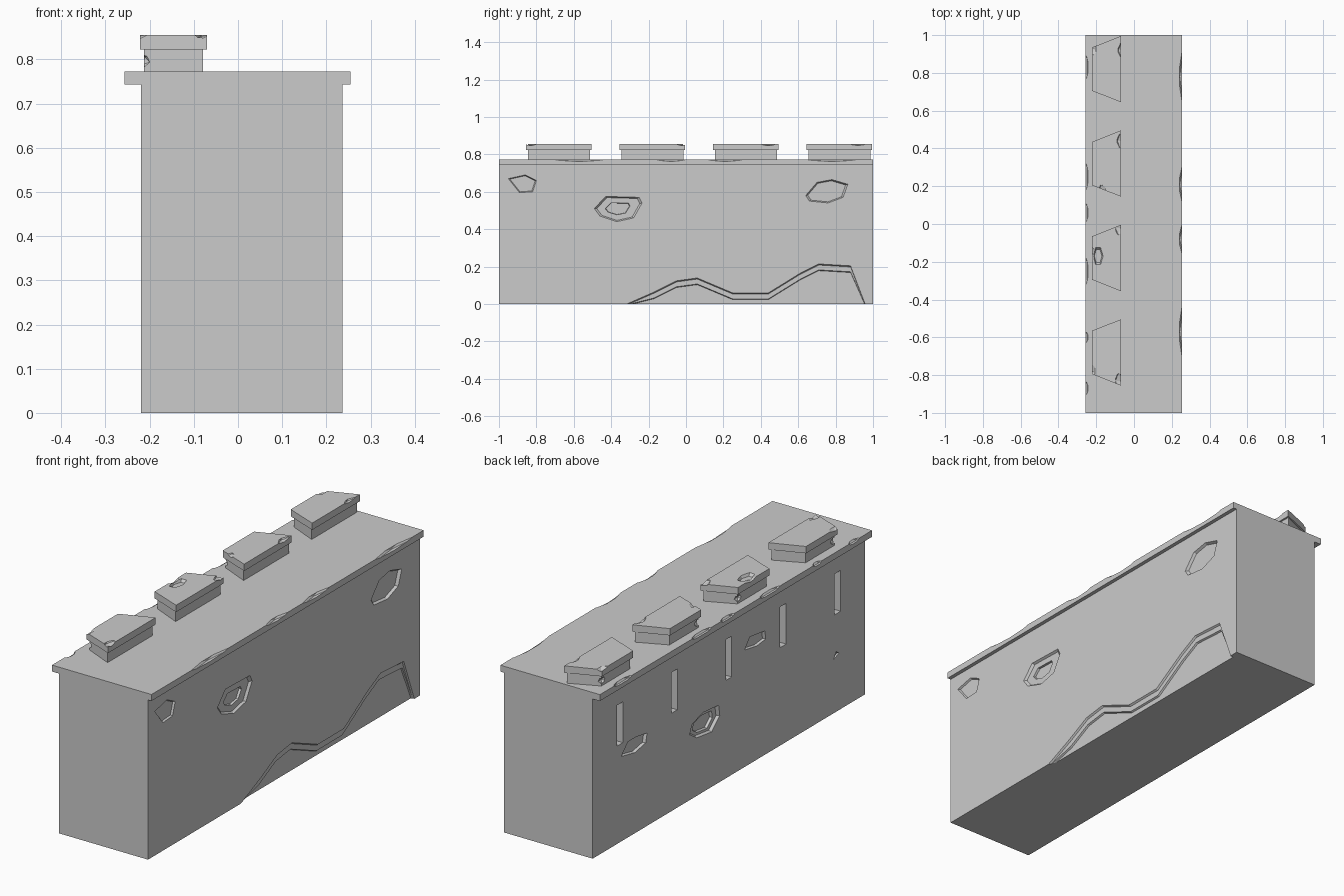
import bpy, bmesh
from math import cos, sin, pi
from mathutils import Vector

cube = bpy.data.objects.get("Cube")
if cube:
    bpy.data.objects.remove(cube, do_unlink=True)

stone = bpy.data.materials.new("grey_stone")
stone.use_nodes = True
stone.diffuse_color = (0.6, 0.6, 0.6, 1)
stone.node_tree.nodes["Principled BSDF"].inputs["Base Color"].default_value = (0.6, 0.6, 0.6, 1)


def make(name, bm):
    bmesh.ops.recalc_face_normals(bm, faces=bm.faces)
    mesh = bpy.data.meshes.new(name)
    bm.to_mesh(mesh)
    bm.free()
    mesh.materials.append(stone)
    ob = bpy.data.objects.new(name, mesh)
    bpy.context.collection.objects.link(ob)
    return ob


def loft(bm, lower, upper):
    """Closed solid between two matching rings of points."""
    a = [bm.verts.new(p) for p in lower]
    b = [bm.verts.new(p) for p in upper]
    n = len(a)
    bm.faces.new(a[::-1])
    bm.faces.new(b)
    for i in range(n):
        j = (i + 1) % n
        bm.faces.new((a[i], a[j], b[j], b[i]))


def box(name, x0, x1, z0, z1):
    bm = bmesh.new()
    ring = [(x0, -1), (x1, -1), (x1, 1), (x0, 1)]
    loft(bm, [(x, y, z0) for x, y in ring], [(x, y, z1) for x, y in ring])
    return make(name, bm)


def carve(target, bm):
    """Subtract the solid in bm from the target."""
    cutter = make("cutter", bm)
    mod = target.modifiers.new("carve", "BOOLEAN")
    mod.operation = "DIFFERENCE"
    mod.solver = "EXACT"
    mod.object = cutter
    bpy.context.view_layer.update()
    graph = bpy.context.evaluated_depsgraph_get()
    mesh = bpy.data.meshes.new_from_object(target.evaluated_get(graph))
    target.modifiers.clear()
    target.data = mesh
    bpy.data.objects.remove(cutter, do_unlink=True)


def flake(target, x, ring, depth, shrink=0.9):
    """Shallow bevelled recess in a side wall, outlined by (y, z) points."""
    s = 1 if x > 0 else -1
    c = sum((Vector(p) for p in ring), Vector((0, 0))) / len(ring)
    inner = [c + (Vector(p) - c) * shrink for p in ring]
    outer = [c + (Vector(p) - c) * (2 - shrink) for p in ring]
    bm = bmesh.new()
    loft(bm, [(x - s * depth, *p) for p in inner], [(x + s * depth, *p) for p in outer])
    carve(target, bm)


def chip(target, centre, size, turn=0.3):
    """Break a shard-shaped piece off an edge."""
    bm = bmesh.new()
    bmesh.ops.create_icosphere(bm, subdivisions=1, radius=1)
    for v in bm.verts:
        x, y, z = v.co
        x, z = x * cos(turn) - z * sin(turn), x * sin(turn) + z * cos(turn)
        v.co = Vector((x * size[0], y * size[1], z * size[2])) + Vector(centre)
    carve(target, bm)


# Main wall and its overhanging walkway
wall = box("wall", -0.22, 0.237, 0, 0.743)
walkway = box("walkway", -0.257, 0.255, 0.743, 0.773)

# Arrow slits
for i in range(5):
    y = 0.4 * (i - 2)
    bm = bmesh.new()
    ring = [(y - .022, .455), (y + .022, .455), (y + .022, .645), (y - .022, .645)]
    loft(bm, [(-0.3, *p) for p in ring], [(-0.14, *p) for p in ring])
    carve(wall, bm)

# Flaked patches on the inner side
flake(wall, 0.237, [(.64, .58), (.7, .65), (.78, .665), (.865, .64), (.84, .57), (.76, .54), (.66, .55)], .012)
hole = [(-.49, .51), (-.43, .575), (-.25, .57), (-.235, .54), (-.28, .46), (-.37, .44), (-.46, .47)]
flake(wall, 0.237, hole, .01)
flake(wall, 0.237, [(-.37 + (y + .37) * .55, .51 + (z - .51) * .5) for y, z in hole], .02)
flake(wall, 0.237, [(-.95, .67), (-.86, .69), (-.8, .66), (-.82, .6), (-.89, .595)], .008)

# Stepped break along the foot of the inner side
outline = [(-.33, 0), (-.17, .07), (-.05, .13), (.06, .145), (.25, .065), (.44, .065),
           (.61, .17), (.71, .22), (.88, .21), (.96, 0)]
for drop, depth in ((0, .008), (.03, .016)):
    bm = bmesh.new()
    top = [(y, max(z - drop, 0)) for y, z in outline]
    ring = [(.96, -.1), (-.33, -.1)] + top
    back = [(y, z - .012) for y, z in ring]
    loft(bm, [(0.237 - depth, *p) for p in back], [(0.245, *p) for p in ring])
    carve(wall, bm)

# Flaked patches on the outer side
flake(wall, -0.22, [(.79, .395), (.74, .445), (.68, .444), (.6, .432), (.61, .39), (.69, .375)], .012)
hole = [(.287, .304), (.27, .345), (.19, .37), (.074, .36), (.066, .31), (.125, .256), (.235, .27)]
flake(wall, -0.22, hole, .012)
flake(wall, -0.22, [(.18 + (y - .18) * .7, .315 + (z - .315) * .7) for y, z in hole], .024)
flake(wall, -0.22, [(-.118, .544), (-.154, .59), (-.265, .576), (-.272, .536), (-.206, .529)], .012)
flake(wall, -0.22, [(-.77, .25), (-.79, .28), (-.81, .265)], .008)

# Broken walkway edges: position and half length
for y, half in ((.78, .17), (.21, .12), (-.08, .1), (-.57, .17)):
    chip(walkway, (0.265, y, .778), (.032, half, .02))
for y, half in ((.83, .09), (.25, .1), (.06, .07), (-.25, .1), (-.6, .04), (-.87, .05)):
    chip(walkway, (-0.266, y, .778), (.03, half, .02), -0.3)


def merlon(name, y, inset, z0, z1):
    """Block that narrows toward the outer side."""
    x0, x1 = -.222 + inset, -.07 - inset
    a, b = .115 - inset, .175 - inset
    ring = [(x0, y - a), (x1, y - b), (x1, y + b), (x0, y + a)]
    bm = bmesh.new()
    loft(bm, [(*p, z0) for p in ring], [(*p, z1) for p in ring])
    return make(name, bm)


# Battlements with chipped caps and bases: offsets are (x, y) from the block centre
cap_chips = [
    [(-.22, .11), (-.065, .1)],
    [(-.07, .12), (-.17, -.15)],
    [(-.08, .16), (-.225, .02)],
    [(-.08, -.15), (-.225, -.1)],
]
for i, chips in enumerate(cap_chips):
    y = 0.82 - 0.5 * i
    base = merlon(f"merlon_base_{i + 1}", y, .009, .773, .823)
    cap = merlon(f"merlon_cap_{i + 1}", y, 0, .823, .855)
    for x, dy in chips:
        chip(cap, (x, y + dy, .86), (.025, .045, .016))
    side = 1 if i % 2 == 0 else -1
    chip(base, (-.213, y + side * .1, .797), (.016, .022, .016))

# Pit on top of one cap
pit = bpy.data.objects["merlon_cap_3"]
bm = bmesh.new()
for_ring = [(cos(k * pi / 3), sin(k * pi / 3)) for k in range(6)]
loft(bm, [(-.19 + .02 * u, -.17 + .04 * v, .843) for u, v in for_ring],
     [(-.19 + .03 * u, -.17 + .06 * v, .862) for u, v in for_ring])
carve(pit, bm)
